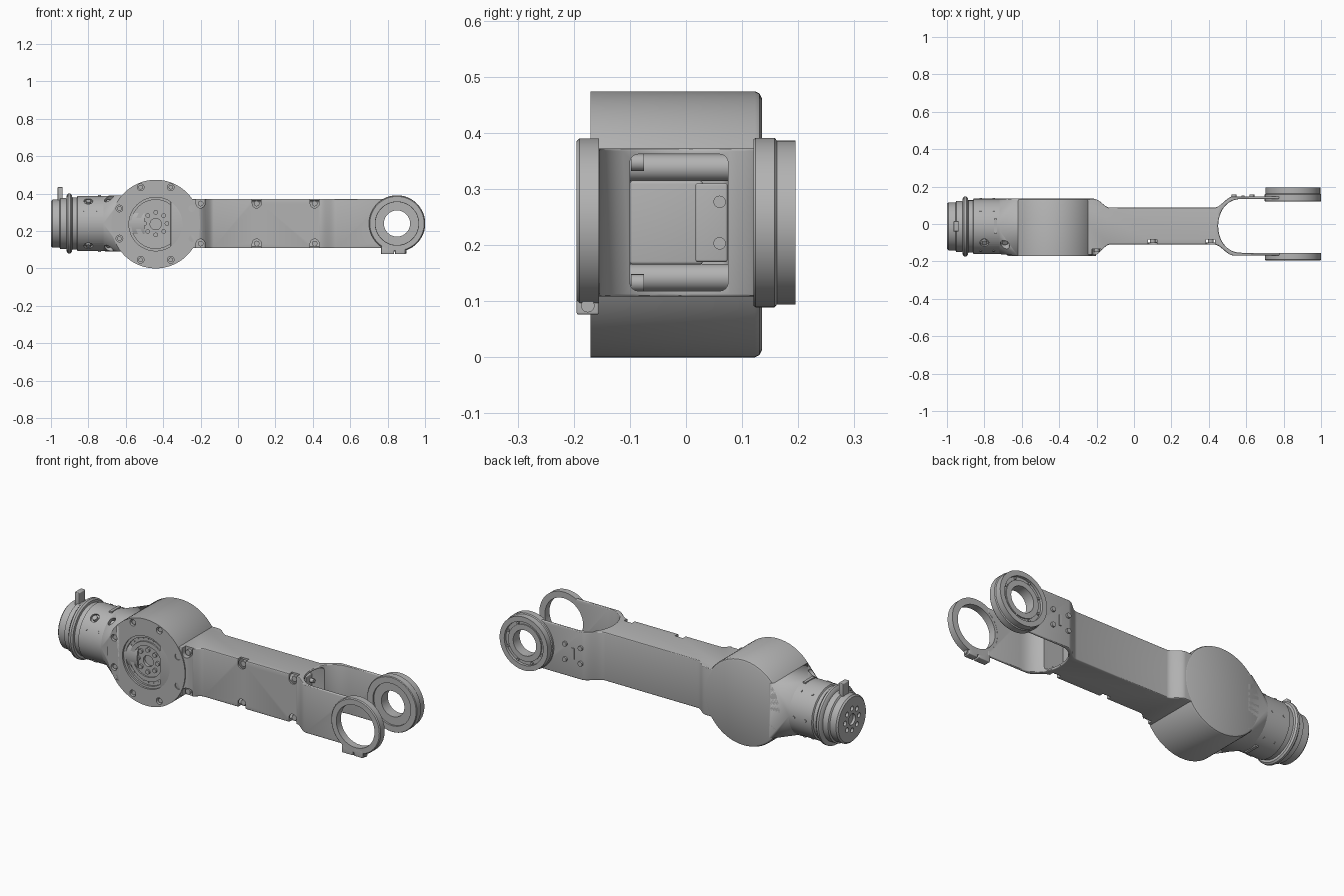
import bpy, bmesh
from math import pi, sin, cos, radians
from mathutils import Matrix, Vector

if "Cube" in bpy.data.objects:
    bpy.data.objects.remove(bpy.data.objects["Cube"])

grey = bpy.data.materials.new("machined grey")
grey.use_nodes = True
grey.diffuse_color = (0.45, 0.45, 0.45, 1)
grey.node_tree.nodes["Principled BSDF"].inputs["Base Color"].default_value = grey.diffuse_color

MID = 0.24            # height of the arm's centre line
DRUM_X, RING_X = -0.44, 0.85
TUBE_Y = -0.013
TURN = {"x": Matrix.Rotation(pi / 2, 4, "Y"), "y": Matrix.Rotation(-pi / 2, 4, "X")}
parts = []


def finish(name, bm):
    bmesh.ops.recalc_face_normals(bm, faces=bm.faces[:])
    mesh = bpy.data.meshes.new(name)
    bm.to_mesh(mesh)
    bm.free()
    mesh.materials.append(grey)
    ob = bpy.data.objects.new(name, mesh)
    bpy.context.collection.objects.link(ob)
    parts.append(ob)
    return ob


def revolve(name, profile, axis, centre, closed=False, steps=72):
    """Turn (radius, position) points around an axis."""
    bm = bmesh.new()
    vs = [bm.verts.new((r, 0, a)) for r, a in profile]
    pairs = list(zip(vs, vs[1:])) + ([(vs[-1], vs[0])] if closed else [])
    es = [bm.edges.new(p) for p in pairs]
    bmesh.ops.spin(bm, geom=vs + es, cent=(0, 0, 0), axis=(0, 0, 1),
                   angle=2 * pi, steps=steps)
    bmesh.ops.remove_doubles(bm, verts=bm.verts[:], dist=1e-5)
    bm.transform(Matrix.Translation(centre) @ TURN[axis])
    return finish(name, bm)


def add_rod(bm, start, end, r, sides=20):
    a, b = Vector(start), Vector(end)
    d = b - a
    m = Matrix.Translation((a + b) / 2) @ d.to_track_quat("Z", "Y").to_matrix().to_4x4()
    bmesh.ops.create_cone(bm, cap_ends=True, segments=sides, radius1=r, radius2=r,
                          depth=d.length, matrix=m)


def rods(name, items, sides=20):
    bm = bmesh.new()
    for a, b, r in items:
        add_rod(bm, a, b, r, sides)
    return finish(name, bm)


def box(name, x, y, z, bevel=0):
    bm = bmesh.new()
    lo, hi = Vector((x[0], y[0], z[0])), Vector((x[1], y[1], z[1]))
    bmesh.ops.create_cube(bm, size=1, matrix=Matrix.Translation((lo + hi) / 2)
                          @ Matrix.Diagonal((*(hi - lo), 1)))
    if bevel:
        bmesh.ops.bevel(bm, geom=bm.edges[:], offset=bevel, segments=4,
                        profile=0.5, affect="EDGES")
    return finish(name, bm)


def apply(ob, mod):
    bpy.context.view_layer.objects.active = ob
    bpy.ops.object.modifier_apply(modifier=mod.name)


def cut(ob, cutter):
    mod = ob.modifiers.new("cut", "BOOLEAN")
    mod.operation, mod.solver, mod.object = "DIFFERENCE", "EXACT", cutter
    apply(ob, mod)


def drop(cutter):
    parts.remove(cutter)
    bpy.data.objects.remove(cutter)


def sweep(x0, y0, x1, y1, n=10):
    """S-shaped run between two widths."""
    return [(x0 + (x1 - x0) * t, y0 + (y1 - y0) * t * t * (3 - 2 * t))
            for t in (i / n for i in range(n + 1))]


def circle(count, radius, x, y, phase=0):
    return [(x + radius * cos(phase + i * 2 * pi / count), y,
             MID + radius * sin(phase + i * 2 * pi / count)) for i in range(count)]


def along_y(points, start, end, r):
    return [((x, start, z), (x, end, z), r) for x, _, z in points]


# Joint drum with a stepped hub in its front face
drum = revolve("joint_drum", [
    (0, .135), (.225, .135), (.233, .131), (.237, .123), (.237, -.17), (.143, -.17),
    (.143, -.16), (.13, -.16), (.13, -.15), (.108, -.15), (.108, -.158), (.085, -.158),
    (.085, -.15), (.03, -.15), (.03, -.135), (0, -.135)], "y", (DRUM_X, 0, MID - .003))

# Blend from round tube to the flat sides of the drum
bm = bmesh.new()
for i in range(48):
    a = i * pi / 24
    bm.verts.new((-.72, TUBE_Y + .148 * cos(a), MID + .148 * sin(a)))
for y in (-.17, .135):
    for z in (-.15, .15):
        for x in (-.62, -.6):
            bm.verts.new((x, y, MID + z))
bmesh.ops.convex_hull(bm, input=bm.verts[:])
neck = finish("tube_to_drum_blend", bm)

# Flange bolts in round pockets
flange = circle(8, .21, DRUM_X, 0, pi / 8)
holes = rods("flange_holes", along_y(flange, -.2, -.15, .018))
cut(drum, holes)
cut(neck, holes)
drop(holes)
rods("flange_bolts", along_y(flange, -.14, -.162, .012))
rods("hub_bolts", along_y(circle(8, .06, DRUM_X, 0), -.14, -.16, .012))
rods("hub_rim_pins", along_y(circle(24, .119, DRUM_X, 0), -.14, -.153, .004), 8)

# Wrist tube, clamp collar and end plate
tube = revolve("wrist_tube", [
    (0, -.985), (.03, -.985), (.03, -1), (.12, -1), (.128, -.992), (.128, -.955),
    (.137, -.95), (.137, -.918), (.152, -.915), (.16, -.908), (.16, -.896), (.152, -.888),
    (.14, -.886), (.14, -.862), (.148, -.858), (.148, -.5), (0, -.5)],
    "x", (0, TUBE_Y, MID))
ends = [(-.985, TUBE_Y + .06 * cos(i * pi / 4), MID + .06 * sin(i * pi / 4)) for i in range(8)]
holes = rods("end_holes", [((-1.02, y, z), (x, y, z), .013) for x, y, z in ends])
cut(tube, holes)
drop(holes)
box("collar_tab", (-.965, -.937), (-.04, .015), (MID + .1, .435), .004)


def radial(x, deg, r0, r1, r):
    d = Vector((0, -cos(radians(deg)), sin(radians(deg))))
    o = Vector((x, TUBE_Y, MID))
    return (o + d * r0, o + d * r1, r)


# Pocketed screws, dots and slots around the tube
spots = [(x, a) for x in (-.8, -.69) for a in (54, -54)]
holes = rods("tube_pockets", [radial(x, a, .135, .2, .024) for x, a in spots])
cut(tube, holes)
cut(neck, holes)
drop(holes)
rods("tube_screws", [radial(x, a, .12, .15, .014) for x, a in spots])
rods("tube_dots", [radial(x, a, .14, .151, .007)
                   for x in (-.82, -.75) for a in (28, 125, -125, 180)], 12)
for side in (-1, 1):
    z = MID + side * .148
    box("tube_slot_plate", (-.748, -.732), (-.05, .03), (z - .004, z + .004))

# Main beam that opens into a fork
front = [(-.36, -.165)] + sweep(-.21, -.165, -.13, -.11) + sweep(.43, -.11, .53, -.168) + [(.78, -.168)]
back = [(-.36, .133)] + sweep(-.21, .133, -.13, .088) + sweep(.43, .088, .53, .148) + [(.78, .148)]
throat = []
for i in range(25):
    a = pi / 2 + i * pi / 24
    c, s = cos(a), sin(a)
    throat.append((.58 - .13 * abs(c) ** .85, -.01 + .144 * s))
outline = front + [(.78, -.154)] + throat[::-1] + [(.78, .134)] + back[::-1]
bm = bmesh.new()
base = bm.faces.new([bm.verts.new((x, y, MID - .132)) for x, y in outline])
top = bmesh.ops.extrude_face_region(bm, geom=[base])["geom"]
bmesh.ops.translate(bm, vec=(0, 0, .264), verts=[v for v in top if isinstance(v, bmesh.types.BMVert)])
beam = finish("forked_beam", bm)
bev = beam.modifiers.new("soft edges", "BEVEL")
bev.width, bev.segments, bev.limit_method, bev.angle_limit = .005, 3, "ANGLE", radians(50)
apply(beam, bev)

# Hollow inside the beam, ring openings and corner pockets
cutter = box("hollow", (.02, .6), (-.1, .075), (MID - .122, MID + .122), .015)
cut(beam, cutter)
drop(cutter)
cutter = rods("ring_opening", [((RING_X, -.3, MID), (RING_X, .3, MID), .13)], 72)
cut(beam, cutter)
drop(cutter)
corners = [(x, y, s) for x, y in ((-.2, -.162), (.1, -.11), (.41, -.11)) for s in (-1, 1)]
for x, y, s in corners:
    z = MID + s * .107
    cutter = rods("corner_pocket", [((x, y - .05, z), (x, y + .028, z), .024)])
    cut(beam, cutter)
    drop(cutter)
    cutter = box("corner_notch", (x - .024, x + .024), (y - .05, y + .028),
                 sorted((z, z + s * .06)))
    cut(beam, cutter)
    drop(cutter)
rods("beam_screws", [((x, y + .035, MID + s * .107), (x, y + .012, MID + s * .107), .015)
                     for x, y, s in corners])

# Drive unit seen inside the throat
box("drive_block", (.1, .36), (-.1, .03), (MID - .075, MID + .075), .006)
box("drive_plate", (.1, .4), (.017, .074), (MID - .07, MID + .07), .004)
rods("drive_spacers", [((.3, -.1, MID + s * .098), (.3, .075, MID + s * .098), .024)
                       for s in (-1, 1)], 32)
rods("drive_screws", [((.38, .06, MID + s * .037), (.42, .06, MID + s * .037), .011)
                      for s in (-1, 1)])

# Front clamp ring with split lug
revolve("clamp_ring", [(.116, -.155), (.15, -.155), (.15, -.19), (.145, -.195), (.116, -.195)],
        "y", (RING_X, 0, MID), True)
for x in ((.765, .835), (.84, .895)):
    box("clamp_lug", x, (-.195, -.155), (.076, .118), .004)
rods("clamp_screw", [((.75 + .14, -.175, .092), (.902, -.175, .092), .012)])

# Rear bearing ring
revolve("bearing_ring", [
    (.07, .13), (.115, .13), (.115, .12), (.148, .12), (.151, .124), (.151, .158), (.146, .162),
    (.146, .195), (.118, .195), (.118, .18), (.1, .18), (.1, .186), (.07, .186)],
    "y", (RING_X, 0, MID), True)
rods("bearing_screws", along_y(circle(8, .109, RING_X, 0, pi / 8), .17, .188, .007), 12)

# Rear cheek screws and slot plate
rods("cheek_screws", [((x, .14, MID + s * .042), (x, .158, MID + s * .042), .013)
                      for x in (.535, .63) for s in (-1, 1)])
box("cheek_slot_plate", (.575, .59), (.146, .152), (MID - .03, MID + .03))

# Crisp edges, smooth curves
bpy.ops.object.select_all(action="DESELECT")
for ob in parts:
    ob.select_set(True)
bpy.context.view_layer.objects.active = drum
bpy.ops.object.shade_smooth_by_angle(angle=radians(30))
